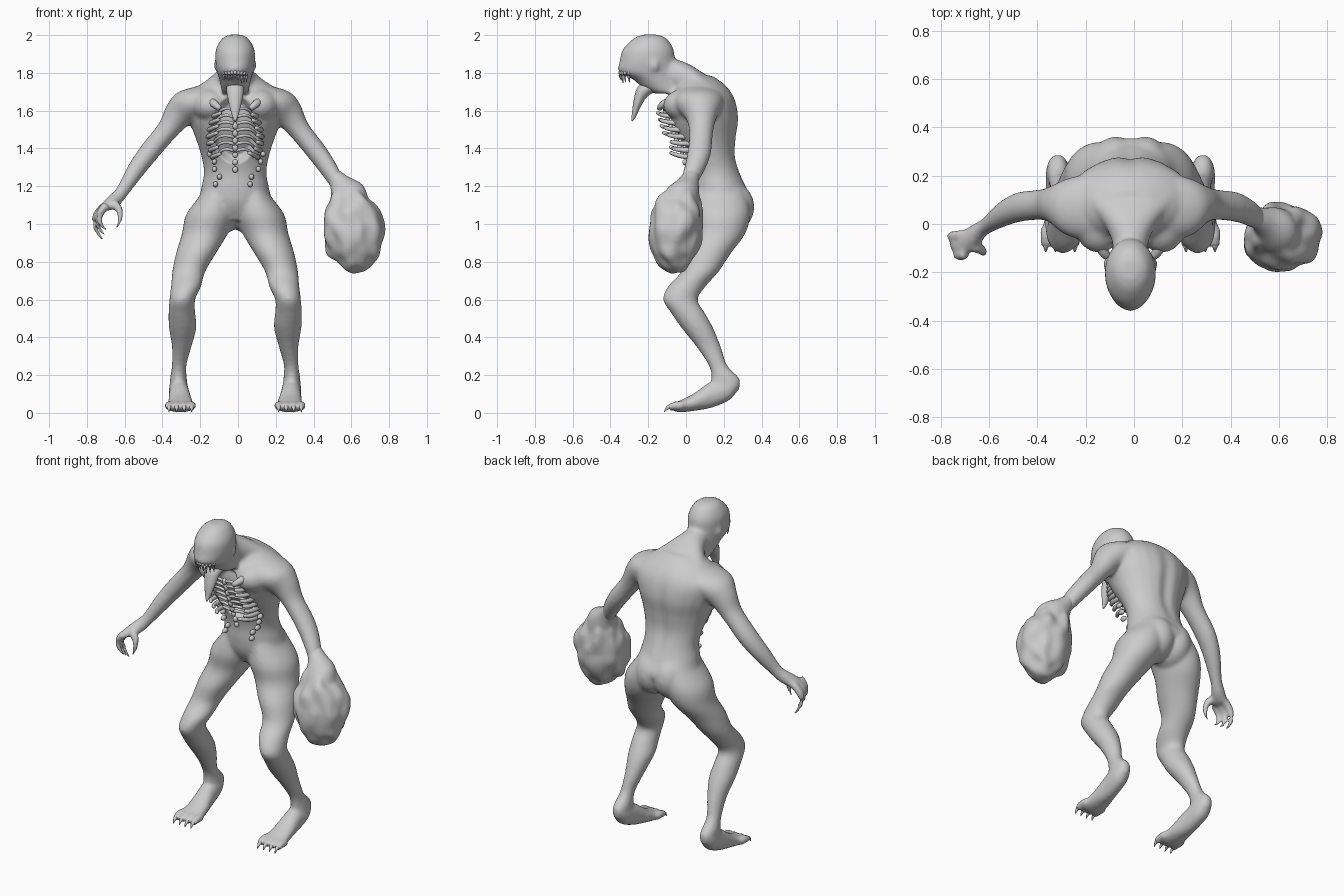
import bpy, bmesh, math, random
from mathutils import Vector, Matrix, noise

cube = bpy.data.objects.get("Cube")
if cube:
    bpy.data.objects.remove(cube, do_unlink=True)

random.seed(4)
X, Y, Z = Vector((1, 0, 0)), Vector((0, 1, 0)), Vector((0, 0, 1))
CENTRE_X = -0.015

skin = bpy.data.materials.new("grey skin")
skin.use_nodes = True
GREY = (0.6, 0.6, 0.6, 1)
skin.diffuse_color = GREY
skin.node_tree.nodes["Principled BSDF"].inputs["Base Color"].default_value = GREY


def skin_rings(bm, rings):
    """Bridge closed rings of points into a capped tube."""
    loops = [[bm.verts.new(p) for p in ring] for ring in rings]
    n = len(loops[0])
    for lo, hi in zip(loops, loops[1:]):
        for i in range(n):
            j = (i + 1) % n
            bm.faces.new((lo[i], lo[j], hi[j], hi[i]))
    bm.faces.new(loops[0])
    bm.faces.new(loops[-1])


def spline(rows, steps=5):
    """Pass a smooth path through rows of numbers."""
    out = []
    for i in range(len(rows) - 1):
        a, b, c, d = (rows[max(0, min(len(rows) - 1, i + k))] for k in (-1, 0, 1, 2))
        for s in range(steps):
            t = s / steps
            out.append([q + t * (r - p) / 2 + t * t * (p - 2.5 * q + 2 * r - w / 2)
                        + t ** 3 * (1.5 * (q - r) + (w - p) / 2)
                        for p, q, r, w in zip(a, b, c, d)])
    return out + [list(rows[-1])]


def loft(bm, rows, u, v, side=1, n=24):
    """Rows are x, y, z and two radii, measured along u and v."""
    rings = []
    for x, y, z, a, b in spline(rows):
        ring = []
        for k in range(n):
            t = math.tau * k / n
            p = Vector((x, y, z)) + u * a * math.cos(t) + v * b * math.sin(t)
            ring.append((p.x * side, p.y, p.z))
        rings.append(ring)
    skin_rings(bm, rings)


def horn(bm, a, b, c, r0, r1=0.002, side=1, n=10, steps=8):
    """Tapered tube bent along three points."""
    a, b, c = Vector(a), Vector(b), Vector(c)
    rings = []
    for s in range(steps + 1):
        t = s / steps
        p = a.lerp(b, t).lerp(b.lerp(c, t), t)
        q = (b - a).lerp(c - b, t).to_track_quat('Z', 'Y')
        r = r0 + (r1 - r0) * t ** 1.4
        pts = [p + q @ Vector((r * math.cos(math.tau * k / n), r * math.sin(math.tau * k / n), 0))
               for k in range(n)]
        rings.append([(w.x * side, w.y, w.z) for w in pts])
    skin_rings(bm, rings)


def ball(bm, pos, size, detail=3):
    m = Matrix.Translation(pos) @ Matrix.Diagonal((*size, 1))
    return bmesh.ops.create_icosphere(bm, subdivisions=detail, radius=1, matrix=m)["verts"]


def finish(bm, name):
    bmesh.ops.recalc_face_normals(bm, faces=bm.faces)
    mesh = bpy.data.meshes.new(name)
    bm.to_mesh(mesh)
    bm.free()
    mesh.materials.append(skin)
    mesh.shade_smooth()
    obj = bpy.data.objects.new(name, mesh)
    obj.location.x = CENTRE_X
    bpy.context.collection.objects.link(obj)
    return obj


def melt(obj, iterations):
    """Fuse overlapping volumes into one soft skin."""
    remesh = obj.modifiers.new("blend", 'REMESH')
    remesh.mode = 'VOXEL'
    remesh.voxel_size = 0.01
    remesh.use_smooth_shade = True
    obj.modifiers.new("soften", 'SMOOTH').iterations = iterations


def chest_front(z):
    return -0.105 + (1.6 - z) * 0.38


# Body: torso, neck and head
bm = bmesh.new()
loft(bm, [(0, .18, 1.02, .08, .09), (0, .2, 1.1, .187, .155), (0, .18, 1.18, .182, .148),
          (0, .16, 1.27, .166, .13), (0, .135, 1.36, .18, .13), (0, .105, 1.46, .212, .165),
          (0, .09, 1.56, .25, .192), (0, .085, 1.66, .27, .177), (0, .08, 1.73, .2, .135),
          (0, .06, 1.785, .1, .08)], X, Y)
loft(bm, [(0, -.14, 1.82, .065, .09), (0, -.06, 1.785, .08, .09), (0, .02, 1.75, .125, .095),
          (0, .12, 1.68, .22, .1)], X, Z)
loft(bm, [(0, -.19, 2.003, .03, .04), (0, -.19, 1.982, .07, .088), (0, -.2, 1.925, .102, .135),
          (0, -.205, 1.86, .105, .147), (0, -.2, 1.805, .095, .157), (0, -.16, 1.765, .085, .12),
          (0, -.13, 1.73, .077, .11), (0, -.08, 1.69, .07, .09)], X, Y)
for side in (1, -1):
    ball(bm, (side * .102, -.165, 1.84), (.01, .024, .033))
    ball(bm, (side * .06, .225, 1.09), (.11, .138, .14))
    ball(bm, (side * .13, .005, 1.63), (.105, .125, .09))
    # Leg and foot
    loft(bm, [(.085, .18, 1.23, .06, .1), (.1, .185, 1.15, .088, .135), (.128, .185, 1.05, .132, .155),
              (.16, .175, .95, .122, .14), (.205, .12, .85, .107, .122), (.245, .075, .75, .088, .1),
              (.26, .005, .67, .08, .1), (.28, -.03, .6, .068, .092), (.282, .01, .53, .071, .09),
              (.278, .06, .45, .073, .084), (.283, .12, .35, .052, .065), (.297, .17, .25, .039, .05),
              (.3, .21, .18, .045, .076), (.3, .203, .12, .048, .078)], X, Y, side)
    loft(bm, [(.3, .278, .16, .028, .034), (.3, .23, .13, .049, .064), (.295, .13, .095, .055, .07),
              (.29, .04, .056, .066, .046), (.29, -.03, .034, .074, .032), (.29, -.055, .026, .066, .022)],
         X, Z, side)
    for i in range(4):
        x = .23 + .04 * i
        horn(bm, (x, -.015, .035), (x, -.06, .048), (x, -.092, .024), .025, .021, side)
    # Arm, rising into the shoulder
    spread = 1 if side < 0 else .95
    arm = [(.08, .07, 1.7, .12, .06), (.17, .07, 1.66, .135, .088), (.25, .07, 1.625, .12, .092),
           (.31, .08, 1.57, .083, .077), (.365, .08, 1.49, .064, .058), (.46, .07, 1.375, .062, .054),
           (.53, .04, 1.28, .054, .048), (.6, -.01, 1.17, .037, .036)]
    if side < 0:
        arm += [(.64, -.045, 1.125, .048, .038), (.685, -.075, 1.09, .052, .03)]
    loft(bm, [(x * spread, *rest) for x, *rest in arm], Y, (X + Z).normalized(), side)

# Hooked fingers of the right hand
for i in range(3):
    y = -.045 - .04 * i
    horn(bm, (.68, y, 1.1), (.8 - .02 * i, y - .01, 1.03), (.7 - .01 * i, y, .915 + .025 * i), .025, .008, -1)
horn(bm, (.65, -.09, 1.11), (.575, -.125, 1.07), (.63, -.12, .975), .026, .008, -1)

body = finish(bm, "body")
melt(body, 12)
bpy.context.view_layer.objects.active = body
for name in ("blend", "soften"):
    bpy.ops.object.modifier_apply(modifier=name)

# Open chest hollow and spine groove
for vert in body.data.vertices:
    p = vert.co
    d = (p.x / .12) ** 2 + ((p.z - 1.5) / .18) ** 2
    if d < 1 and p.y < .08:
        p.y += .06 * min(1, 2.5 * (1 - d))
    if p.y > .15 and 1.15 < p.z < 1.75:
        fade = math.sin(math.pi * (p.z - 1.15) / .6)
        p.y -= .014 * fade * math.exp(-(p.x / .035) ** 2)

# Swollen left fist
bm = bmesh.new()
for vert in ball(bm, (0, 0, 0), (1, 1, 1), 5):
    d = vert.co.normalized()
    lump = 1 + .16 * noise.noise(d * 1.4 + X * 4) + .1 * noise.noise(d * 2.5 + Y * 7)
    up = max(0, d.z)
    vert.co = Vector((.627 + .157 * d.x * lump * (1 - .15 * up * up) - .03 * up,
                      -.058 + .144 * d.y * lump + .03 * up, .98 + .232 * d.z * lump))
loft(bm, [(.5, .04, 1.285, .036, .032), (.55, .01, 1.225, .058, .054), (.595, -.025, 1.15, .095, .1),
          (.625, -.05, 1.02, .11, .11)], Y, (X + Z * .6).normalized())
melt(finish(bm, "swollen_fist"), 6)

# Toe claws
bm = bmesh.new()
for side in (1, -1):
    for i in range(4):
        x = .23 + .04 * i
        horn(bm, (x, -.08, .032), (x, -.1, .034), (x, -.115, .004), .014, side=side)
finish(bm, "toe_claws")

# Upper teeth along the jaw rim
bm = bmesh.new()
for i in range(9):
    t = math.radians(-48 + 12 * i)
    x, y = .08 * math.sin(t), -.205 - .14 * math.cos(t)
    drop = random.uniform(.03, .055)
    horn(bm, (x, y, 1.81), (x * 1.04, y - .01, 1.79), (x, y, 1.8 - drop), .01)
finish(bm, "teeth")

# Hanging tongue
bm = bmesh.new()
loft(bm, [(0, -.11, 1.72, .04, .035), (0, -.18, 1.725, .047, .036), (0, -.23, 1.7, .045, .036),
          (0, -.258, 1.64, .034, .026), (0, -.275, 1.58, .018, .015), (0, -.287, 1.545, .004, .004)],
     X, (Y - Z).normalized())
finish(bm, "tongue")

# Breastbone, ribs and broken rib ends
bm = bmesh.new()
for i in range(9):
    z = 1.6 - .039 * i
    ball(bm, (0, chest_front(z) - .005, z), (.015, .013, .022 if i < 6 else .017), 2)
for side in (1, -1):
    for i in range(7):
        z = 1.6 - .036 * i
        f = chest_front(z)
        w = .095 + .025 * math.sin(i * .5)
        horn(bm, (0, f, z), (w * .7, f - .035, z + .035), (w, f + .06, z - .03), .009, .007, side)
        reach = random.uniform(.3, 1)
        horn(bm, (w + .02, f + .08, z - .03), (w + .025, f - .01, z - .03),
             (w + .01 - .04 * reach, f - .01 - .05 * reach, z - .03 + .025 * reach), .015, .009, side)
    horn(bm, (.13, -.05, 1.65), (.12, -.13, 1.645), (.08, -.14, 1.61), .026, .014, side)
    for i in range(5):
        z = 1.37 - .04 * i
        ball(bm, (side * (.135 - .012 * i + random.uniform(-.02, .02)), .03 + .004 * i, z),
             (.014, .022, .016), 2)
finish(bm, "ribs")
